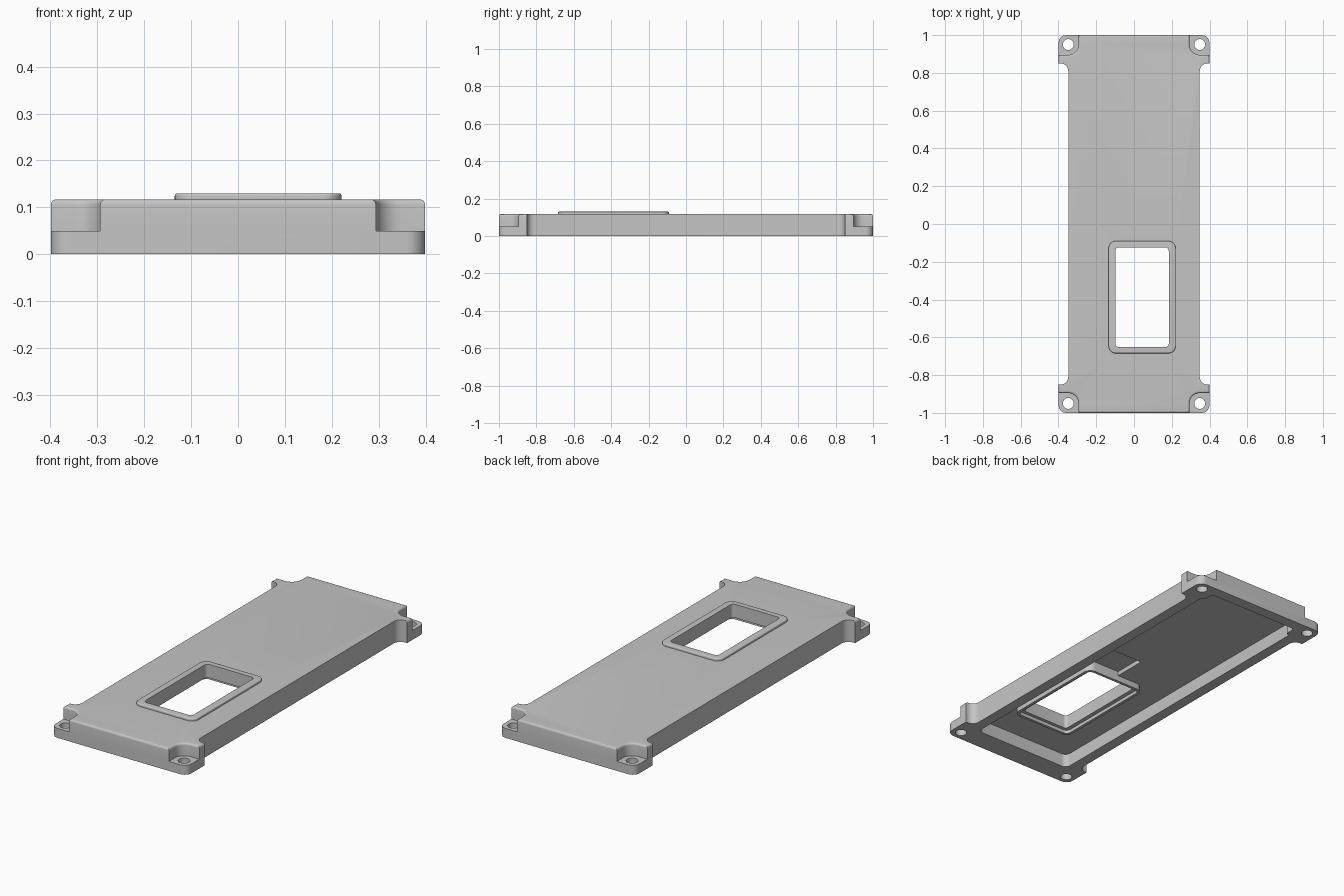
import bpy, bmesh, math
from mathutils import Vector

cube = bpy.data.objects.get("Cube")
if cube:
    bpy.data.objects.remove(cube, do_unlink=True)

grey = bpy.data.materials.new("satin grey")
grey.use_nodes = True
GREY = (0.56, 0.56, 0.56, 1)
grey.diffuse_color = GREY
grey.node_tree.nodes["Principled BSDF"].inputs["Base Color"].default_value = GREY


def four_way(quarter):
    """Repeat a first-quadrant outline around both axes."""
    back = quarter[::-1]
    return (quarter + [(-x, y, r) for x, y, r in back]
            + [(-x, -y, r) for x, y, r in quarter] + [(x, -y, r) for x, y, r in back])


def rectangle(x0, x1, y0, y1, r):
    return [(x0, y0, r), (x1, y0, r), (x1, y1, r), (x0, y1, r)]


def rounded(corners, steps=8):
    """Turn square corners with radii into an outline with arcs."""
    out = []
    for i, (x, y, r) in enumerate(corners):
        p = Vector((x, y))
        if r == 0:
            out.append(p)
            continue
        d1 = (Vector(corners[i - 1][:2]) - p).normalized()
        d2 = (Vector(corners[(i + 1) % len(corners)][:2]) - p).normalized()
        c = p + r * (d1 + d2)
        for k in range(steps + 1):
            t = math.pi / 2 * k / steps
            out.append(c - r * (d2 * math.cos(t) + d1 * math.sin(t)))
    return out


def prism(name, outline, z0, z1, bevel=0, bevel_beyond=-1):
    """Extrude an outline; round the top edges lying beyond a given |y|."""
    bm = bmesh.new()
    low = [bm.verts.new((p.x, p.y, z0)) for p in outline]
    high = [bm.verts.new((p.x, p.y, z1)) for p in outline]
    n = len(outline)
    bm.faces.new(low[::-1])
    top = bm.faces.new(high)
    for i in range(n):
        j = (i + 1) % n
        bm.faces.new((low[i], low[j], high[j], high[i]))
    bmesh.ops.recalc_face_normals(bm, faces=bm.faces)
    if bevel:
        edges = [e for e in top.edges
                 if abs(e.verts[0].co.y + e.verts[1].co.y) / 2 > bevel_beyond]
        bmesh.ops.bevel(bm, geom=edges, offset=bevel, segments=5, profile=0.5,
                        affect='EDGES', clamp_overlap=True)
    mesh = bpy.data.meshes.new(name)
    bm.to_mesh(mesh)
    bm.free()
    mesh.materials.append(grey)
    obj = bpy.data.objects.new(name, mesh)
    bpy.context.collection.objects.link(obj)
    return obj


def combine(obj, others, operation):
    """Join parts to, or cut them from, an object and drop the parts."""
    bpy.ops.object.select_all(action='DESELECT')
    obj.select_set(True)
    bpy.context.view_layer.objects.active = obj
    for other in others:
        mod = obj.modifiers.new("combine", 'BOOLEAN')
        mod.operation = operation
        mod.solver = 'EXACT'
        mod.object = other
        bpy.ops.object.modifier_apply(modifier=mod.name)
        bpy.data.objects.remove(other, do_unlink=True)


SIDE, EAR, LEDGE, TOP, CEILING = 0.348, 0.399, 0.05, 0.117, 0.072

# Flange with four ears, and the cover with scooped corners above it
body = prism("cover_plate", rounded(four_way(
    [(SIDE, 0.85, 0.04), (EAR, 0.85, 0), (EAR, 1, 0.04)])), 0, LEDGE)
cover = prism("cover", rounded(four_way(
    [(SIDE, 0.85, 0.04), (EAR, 0.85, 0), (EAR, 0.895, 0),
     (0.294, 0.895, 0.055), (0.294, 1, 0)])), LEDGE, TOP, 0.02, 0.86)
combine(body, [cover], 'UNION')

# Underside recess, the pocket beside the window, and screw holes
recess = prism("recess_cutter", rounded(
    [(-0.29, -0.88, 0.03), (0.29, -0.88, 0.03), (0.29, 0.88, 0.008), (0.27, 0.88, 0.008),
     (0.27, 0.94, 0.015), (-0.27, 0.94, 0.015), (-0.27, 0.88, 0.008), (-0.29, 0.88, 0.008)]),
    -0.1, CEILING)
pocket = prism("pocket_cutter", rounded(rectangle(0.03, 0.21, -0.12, 0.09, 0)), 0.01, 0.095)
screws = []
for sx in (-1, 1):
    for sy in (-1, 1):
        ring = [Vector((sx * 0.348 + 0.029 * math.cos(a), sy * 0.95 + 0.029 * math.sin(a)))
                for a in (math.tau * k / 32 for k in range(32))]
        screws.append(prism("screw_cutter", ring, -0.1, 0.2))
combine(body, [recess, pocket] + screws, 'DIFFERENCE')

# Window frame standing through the cover, with a glass seat below
frame = prism("window_frame", rounded(rectangle(-0.135, 0.221, -0.685, -0.09, 0.04)),
              0.04, 0.13, 0.006)
combine(body, [frame], 'UNION')
window = prism("window_cutter", rounded(rectangle(-0.098, 0.184, -0.652, -0.124, 0.018)),
               -0.1, 0.3)
seat = prism("seat_cutter", rounded(rectangle(-0.12, 0.206, -0.67, -0.105, 0.025)),
             -0.05, 0.058)
combine(body, [window, seat], 'DIFFERENCE')

bpy.ops.object.shade_smooth_by_angle(angle=math.radians(35))
